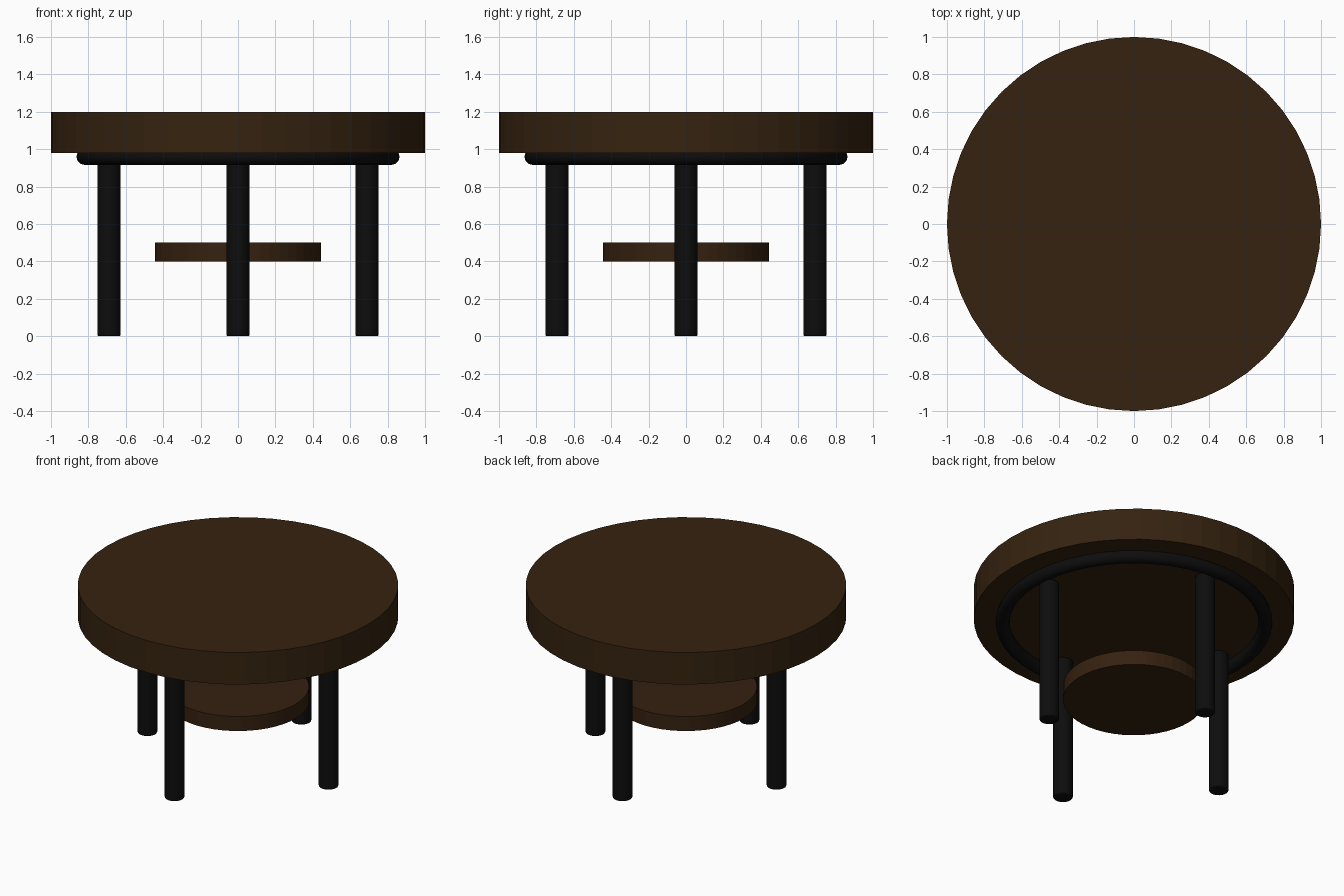
import bpy, math

if "Cube" in bpy.data.objects:
    bpy.data.objects.remove(bpy.data.objects["Cube"])


def material(name, rgb):
    m = bpy.data.materials.new(name)
    m.diffuse_color = (*rgb, 1)
    m.use_nodes = True
    m.node_tree.nodes["Principled BSDF"].inputs["Base Color"].default_value = m.diffuse_color
    return m


wood = material("dark wood", (0.036, 0.0165, 0.005))
shelf_wood = material("shelf wood", (0.036, 0.0155, 0.005))
metal = material("black metal", (0.004, 0.004, 0.004))


def disc(name, radius, z0, z1, mat, sides, x=0, y=0):
    bpy.ops.mesh.primitive_cylinder_add(vertices=sides, radius=radius, depth=z1 - z0,
                                        location=(x, y, (z0 + z1) / 2))
    ob = bpy.context.object
    ob.name = name
    ob.data.materials.append(mat)
    return ob


# Thick round top and small lower shelf
disc("table_top", 1.0, 0.98, 1.2, wood, 48)
disc("lower_shelf", 0.443, 0.4, 0.5, shelf_wood, 48)

# Ring under the top
bpy.ops.mesh.primitive_torus_add(major_radius=0.82, minor_radius=0.044, major_segments=48,
                                 minor_segments=12, location=(0, 0, 0.96))
ring = bpy.context.object
ring.name = "support_ring"
ring.data.materials.append(metal)
bpy.ops.object.shade_smooth_by_angle(angle=math.radians(40))

# Four round legs with softened ends
for i, side in enumerate(("right", "back", "left", "front")):
    a = i * math.pi / 2
    leg = disc(side + "_leg", 0.062, 0, 0.98, metal, 24,
               0.69 * math.cos(a), 0.69 * math.sin(a))
    bevel = leg.modifiers.new("soft_ends", "BEVEL")
    bevel.width = 0.008
    bevel.segments = 2
    bevel.limit_method = "ANGLE"
    bpy.ops.object.shade_smooth_by_angle(angle=math.radians(40))
